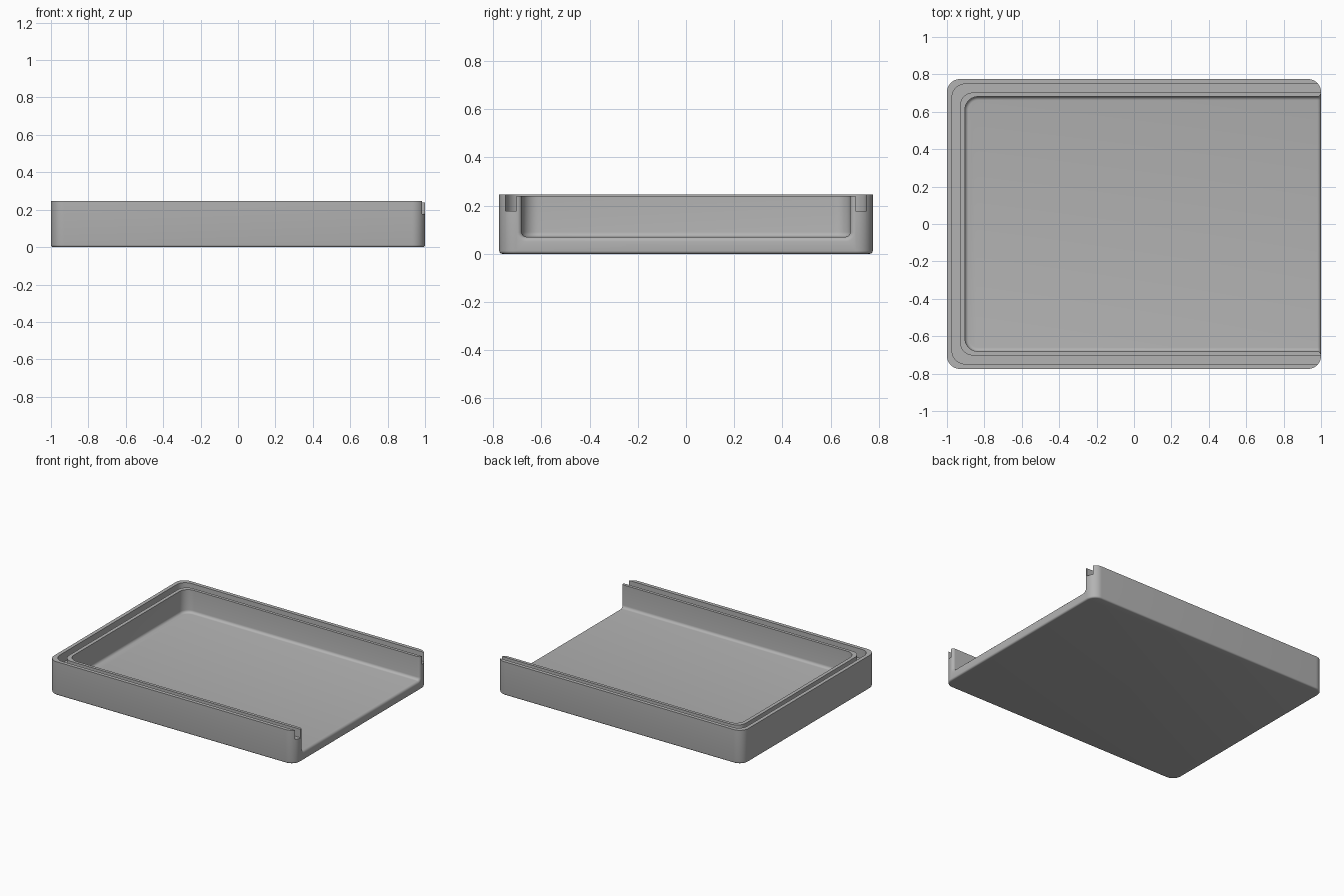
import bpy, bmesh, math

cube = bpy.data.objects.get("Cube")
if cube:
    bpy.data.objects.remove(cube, do_unlink=True)

# Sizes
HALF_X, HALF_Y, HEIGHT = 1.0, 0.775, 0.246
CORNER = 0.07
FLOOR = 0.07

grey = bpy.data.materials.new("plain grey")
grey.use_nodes = True
colour = (0.45, 0.45, 0.45, 1)
grey.diffuse_color = colour
grey.node_tree.nodes["Principled BSDF"].inputs["Base Color"].default_value = colour


def rounded_block(name, x0, x1, half_y, z0, z1, bottom=0.0, segments=4):
    """Block with rounded upright corners and an optional rounded bottom rim."""
    bm = bmesh.new()
    bmesh.ops.create_cube(bm, size=1)
    for v in bm.verts:
        v.co.x = x1 if v.co.x > 0 else x0
        v.co.y = half_y if v.co.y > 0 else -half_y
        v.co.z = z1 if v.co.z > 0 else z0
    upright = [e for e in bm.edges if abs(e.verts[0].co.z - e.verts[1].co.z) > 0.01]
    bmesh.ops.bevel(bm, geom=upright, offset=CORNER, segments=10,
                    profile=0.5, affect='EDGES')
    if bottom:
        rim = [e for e in bm.edges if all(abs(v.co.z - z0) < 1e-5 for v in e.verts)]
        bmesh.ops.bevel(bm, geom=rim, offset=bottom, segments=segments,
                        profile=0.5, affect='EDGES')
    bmesh.ops.recalc_face_normals(bm, faces=bm.faces[:])
    mesh = bpy.data.meshes.new(name)
    bm.to_mesh(mesh)
    bm.free()
    mesh.materials.append(grey)
    obj = bpy.data.objects.new(name, mesh)
    bpy.context.collection.objects.link(obj)
    return obj


def cut(target, cutter):
    """Subtract the cutter for good, then drop it."""
    mod = target.modifiers.new("cut", 'BOOLEAN')
    mod.operation = 'DIFFERENCE'
    mod.solver = 'EXACT'
    mod.object = cutter
    bpy.context.view_layer.objects.active = target
    bpy.ops.object.modifier_apply(modifier=mod.name)
    bpy.data.objects.remove(cutter, do_unlink=True)


# Tray body, hollowed and open on its left end
tray = rounded_block("open_tray", -HALF_X, HALF_X, HALF_Y, 0, HEIGHT, bottom=0.012)
cut(tray, rounded_block("cavity", -0.904, 1.3, 0.681, FLOOR, 0.5, bottom=0.02, segments=5))

# Round the U-shaped edge of the open end
bm = bmesh.new()
bm.from_mesh(tray.data)
mouth = [e for e in bm.edges
         if all(abs(v.co.x - HALF_X) < 1e-4 and abs(v.co.y) < 0.683
                and v.co.z > FLOOR - 0.002 for v in e.verts)
         and len(e.link_faces) == 2
         and e.calc_face_angle(0) > 0.5]
bmesh.ops.bevel(bm, geom=mouth, offset=0.02, segments=5, profile=0.5, affect='EDGES')
bm.to_mesh(tray.data)
bm.free()

# Groove around the rim, running out through the open end
groove = rounded_block("groove", -0.973, 1.2, 0.748, 0.177, 0.4)
cut(groove, rounded_block("groove_core", -0.93, 1.5, 0.703, 0.1, 0.6))
cut(tray, groove)

# Inner lip sits slightly lower than the outer rim
cut(tray, rounded_block("lip_trim", -0.95, 1.4, 0.725, 0.239, 0.6))

bpy.ops.object.select_all(action='DESELECT')
tray.select_set(True)
bpy.context.view_layer.objects.active = tray
bpy.ops.object.shade_smooth_by_angle(angle=math.radians(35))
